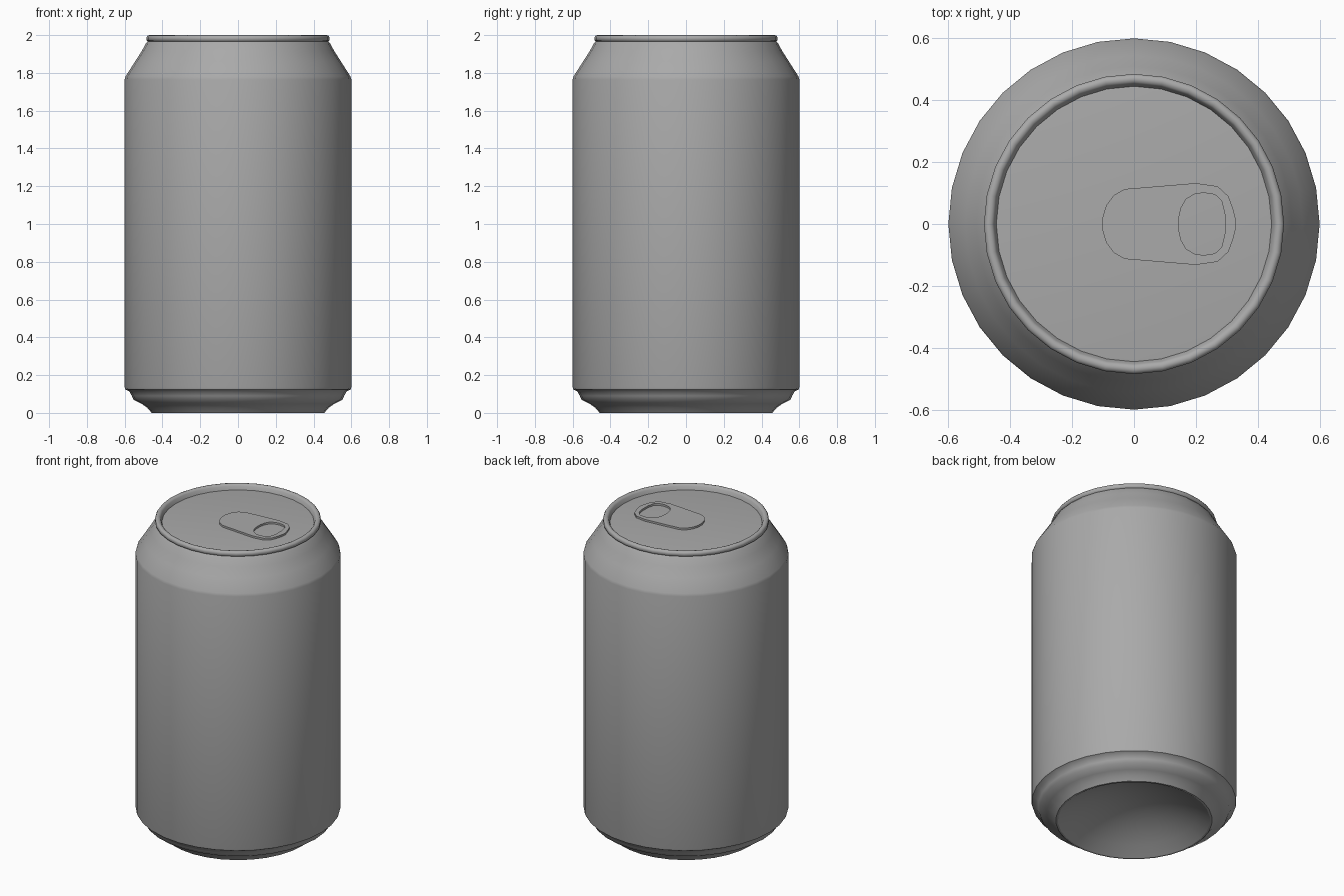
import bpy, bmesh, math

cube = bpy.data.objects.get("Cube")
if cube:
    bpy.data.objects.remove(cube)

SEGMENTS = 32

metal = bpy.data.materials.new("grey metal")
metal.use_nodes = True
GREY = (0.4, 0.4, 0.4, 1)
metal.diffuse_color = GREY
metal.node_tree.nodes["Principled BSDF"].inputs["Base Color"].default_value = GREY


def finish(obj, angle):
    """Activate an object and smooth it, keeping edges above the angle sharp."""
    bpy.ops.object.select_all(action="DESELECT")
    obj.select_set(True)
    bpy.context.view_layer.objects.active = obj
    if obj.type == "CURVE":
        bpy.ops.object.convert(target="MESH")
    bpy.ops.object.shade_smooth_by_angle(angle=math.radians(angle))


def lathe(name, profile, angle=40):
    """Turn (radius, height) points about z; a zero radius closes to a point."""
    bm = bmesh.new()
    rings = []
    for r, z in profile:
        if r == 0:
            rings.append([bm.verts.new((0, 0, z))] * SEGMENTS)
        else:
            turns = [math.tau * i / SEGMENTS for i in range(SEGMENTS)]
            rings.append([bm.verts.new((r * math.cos(t), r * math.sin(t), z)) for t in turns])
    for low, high in zip(rings, rings[1:]):
        for i in range(SEGMENTS):
            j = (i + 1) % SEGMENTS
            corners = dict.fromkeys((low[i], low[j], high[j], high[i]))
            bm.faces.new(list(corners))
    mesh = bpy.data.meshes.new(name)
    bm.to_mesh(mesh)
    bm.free()
    mesh.materials.append(metal)
    obj = bpy.data.objects.new(name, mesh)
    bpy.context.collection.objects.link(obj)
    finish(obj, angle)


# Hollow dome under the can
DOME_R, DOME_H, STEPS = 0.445, 0.15, 6
lathe("base_dome", [(DOME_R * k / STEPS, DOME_H * (1 - (k / STEPS) ** 2))
                    for k in range(STEPS + 1)])

# Stepped foot, straight wall and tapering shoulder
lathe("can_body", [
    (0.445, 0), (0.457, 0), (0.48, 0.027), (0.51, 0.048), (0.553, 0.07),
    (0.562, 0.09), (0.575, 0.113), (0.597, 0.125), (0.6, 0.135),
    (0.6, 1.765), (0.595, 1.782), (0.545, 1.86), (0.51, 1.915),
    (0.488, 1.955), (0.477, 1.967)])

# Rolled rim
lathe("rim", [
    (0.477, 1.967), (0.485, 1.972), (0.485, 1.988), (0.479, 1.997),
    (0.469, 2), (0.459, 1.997), (0.453, 1.99), (0.445, 1.967)], 60)

# Sunken lid
LID_Z = 1.968
lathe("lid", [(0.445, 1.967), (0.438, LID_Z), (0, LID_Z)])

# Pull tab with a finger hole: half outlines mirrored across y
tab_half = [(-0.102, 0.02), (-0.09, 0.06), (-0.065, 0.093), (-0.03, 0.113),
            (0.2, 0.132), (0.27, 0.122), (0.305, 0.09), (0.32, 0.05), (0.33, 0.01)]
hole_half = [(0.145, 0.02), (0.152, 0.052), (0.168, 0.08), (0.195, 0.096),
             (0.225, 0.101), (0.262, 0.095), (0.283, 0.075), (0.294, 0.03)]
curve = bpy.data.curves.new("pull_tab", "CURVE")
curve.dimensions = "2D"
curve.fill_mode = "BOTH"
curve.extrude = 0.006
for half in (tab_half, hole_half):
    outline = half + [(x, -y) for x, y in reversed(half)]
    spline = curve.splines.new("POLY")
    spline.points.add(len(outline) - 1)
    for point, (x, y) in zip(spline.points, outline):
        point.co = (x, y, 0, 1)
    spline.use_cyclic_u = True
curve.materials.append(metal)
tab = bpy.data.objects.new("pull_tab", curve)
tab.location.z = LID_Z + 0.007
bpy.context.collection.objects.link(tab)
finish(tab, 35)
